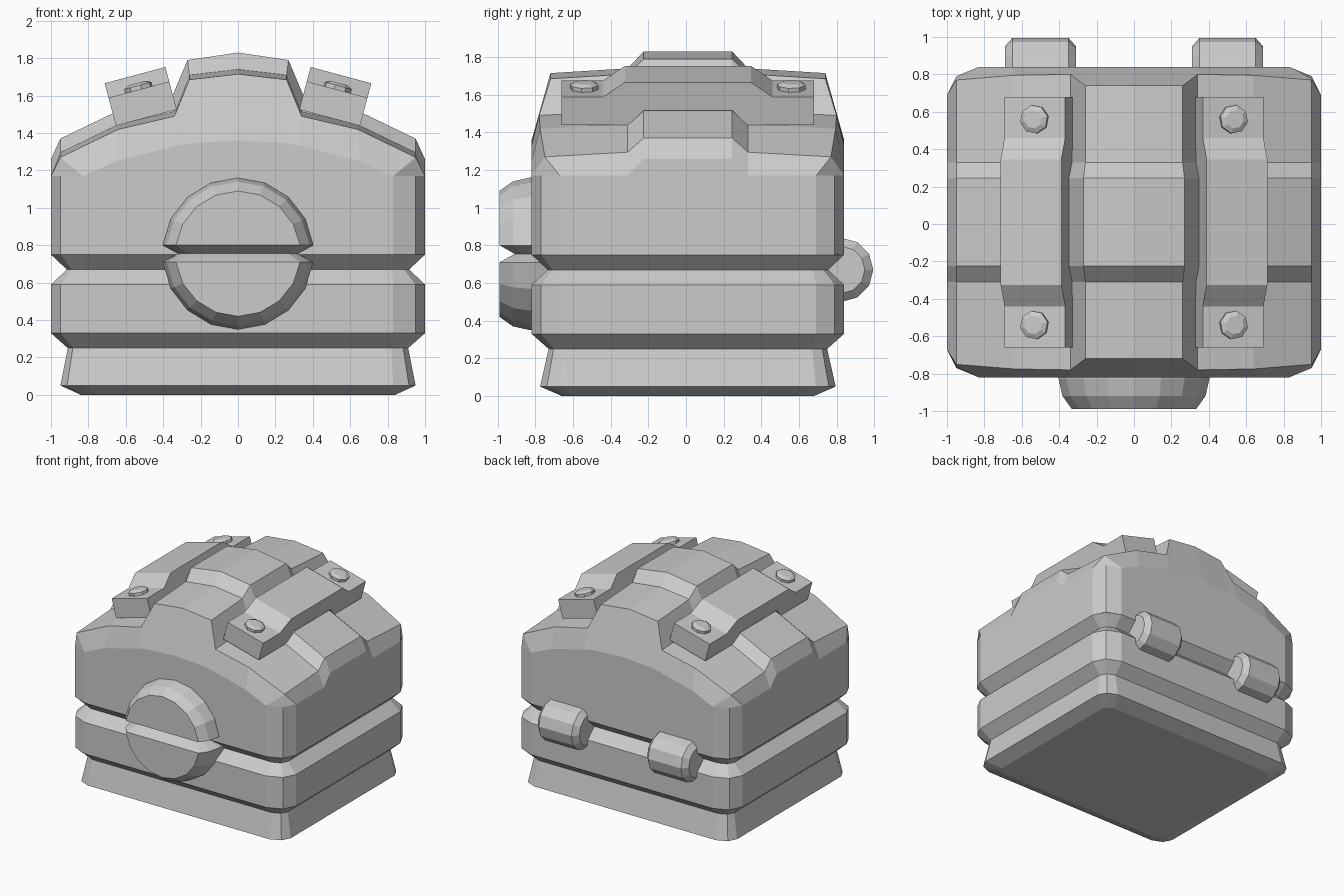
import bpy, bmesh
from math import sin, cos, pi, radians, asin

if "Cube" in bpy.data.objects:
    bpy.data.objects.remove(bpy.data.objects["Cube"])

CY = 0.01  # the body sits slightly behind the origin


def finish(name, bm):
    bmesh.ops.recalc_face_normals(bm, faces=bm.faces[:])
    me = bpy.data.meshes.new(name)
    bm.to_mesh(me)
    bm.free()
    ob = bpy.data.objects.new(name, me)
    bpy.context.collection.objects.link(ob)
    return ob


def loft(bm, rings, closed=True, caps=True):
    """Skin a list of rings of points with quads."""
    vs = [[bm.verts.new(p) for p in r] for r in rings]
    n = len(vs[0])
    for a, b in zip(vs, vs[1:]):
        for i in range(n if closed else n - 1):
            j = (i + 1) % n
            bm.faces.new((a[i], a[j], b[j], b[i]))
    if caps:
        bm.faces.new(vs[0])
        bm.faces.new(vs[-1])
    return vs


# Lower box: chamfered rectangles stacked along z
def rounded_ring(z, hx, hy, c):
    quarter = [(hx, hy - 0.88 * c), (hx - 0.3 * c, hy - 0.3 * c), (hx - c, hy)]
    pts = quarter + [(-x, y) for x, y in quarter[::-1]]
    pts += [(-x, -y) for x, y in pts]
    return [(x, y + CY, z) for x, y in pts]


bm = bmesh.new()
loft(bm, [rounded_ring(*r) for r in (
    (0, 0.84, 0.67, 0.07), (0.05, 0.95, 0.785, 0.12), (0.25, 0.91, 0.74, 0.09),
    (0.33, 1, 0.83, 0.17), (0.59, 1, 0.83, 0.17), (0.67, 0.915, 0.745, 0.09),
    (0.75, 1, 0.83, 0.17))])
finish("chest_base", bm)

# Lid: half cross-sections (x, y, z) from the side to the middle, front to centre
wall = [(0.95, -0.78, 1.17), (0.83, -0.83, 1.17), (0.65, -0.83, 1.25),
        (0.34, -0.83, 1.33), (0.26, -0.83, 1.345), (0, -0.83, 1.36)]
low = [(1, -0.68, 1.17), (0.95, -0.76, 1.27), (0.64, -0.785, 1.42),
       (0.34, -0.79, 1.49), (0.26, -0.73, 1.685), (0, -0.73, 1.715)]
inner = [(x, -0.32, z + (0.025 if i else 0)) for i, (x, y, z) in enumerate(low)]
band = [(x, -0.235, z) for x, z in
        ((1, 1.26), (0.95, 1.37), (0.66, 1.51), (0.35, 1.60), (0.27, 1.79), (0, 1.83))]
rows = [[(-x, y, z) for x, y, z in r] + r[-2::-1] for r in (wall, low, inner, band)]
rows += [[(x, -y, z) for x, y, z in r] for r in rows[::-1]]
bm = bmesh.new()
loft(bm, [[(x, y + CY, z) for x, y, z in r] for r in rows], closed=False, caps=False)
rim = [e for e in bm.edges if e.is_boundary]
skirt = bmesh.ops.extrude_edge_only(bm, edges=rim)["geom"]
for v in skirt:
    if isinstance(v, bmesh.types.BMVert):
        v.co.z = 0.75
finish("chest_lid", bm)

# Straps and bolts lie on the sloping lid
TILT = radians(15)


def on_slope(side, u, y, h):
    return (side * (0.53 - u * cos(TILT) + h * sin(TILT)), y + CY,
            1.632 + u * sin(TILT) + h * cos(TILT))


top = [(-0.67, 0), (-0.45, 0), (-0.335, 0.08), (0.335, 0.08), (0.45, 0), (0.67, 0)]
bottom = [(0.67, -0.155), (0.315, -0.155), (0.235, -0.075),
          (-0.235, -0.075), (-0.315, -0.155), (-0.67, -0.155)]
for side, label in ((-1, "left"), (1, "right")):
    bm = bmesh.new()
    loft(bm, [[on_slope(side, u, y, h) for y, h in top + bottom] for u in (-0.168, 0.168)])
    finish(label + "_strap", bm)

    for cy, end in ((-0.55, "front"), (0.55, "back")):
        bm = bmesh.new()
        loft(bm, [[on_slope(side, r * cos(k * pi / 4 + 0.2), cy + r * sin(k * pi / 4 + 0.2), h)
                   for k in range(8)]
                  for r, h in ((0.077, -0.01), (0.077, 0.022), (0.05, 0.036))])
        finish(f"{label}_{end}_bolt", bm)

    # Hinge barrels on the back
    bm = bmesh.new()
    loft(bm, [[(side * x, 0.825 + r * cos(k * pi / 6), 0.67 + r * sin(k * pi / 6))
               for k in range(12)]
              for x, r in ((0.31, 0.125), (0.35, 0.17), (0.65, 0.17), (0.69, 0.125))])
    finish(label + "_hinge", bm)

# Round clasp: two bevelled half discs meeting in a V-shaped groove
for up, label in ((1, "upper"), (-1, "lower")):
    bm = bmesh.new()
    rings = []
    for r, y, gx, gy in ((0.405, -0.72, 0.32, -0.72), (0.405, -0.83, 0.32, -0.83),
                         (0.385, -0.92, 0.305, -0.87), (0.335, -0.99, 0.27, -0.91)):
        a0 = asin(0.045 / r)
        arc = [a0 + (pi - 2 * a0) * k / 8 for k in range(9)]
        ring = [(gx, gy, 0.755)]
        ring += [(r * cos(a), y, 0.755 + up * r * sin(a)) for a in arc]
        rings.append(ring + [(-gx, gy, 0.755)])
    vs = loft(bm, rings, closed=False, caps=False)
    bm.faces.new(vs[-1][1:-1])                                         # front plate
    bm.faces.new((vs[-1][0], vs[-1][1], vs[-1][-2], vs[-1][-1]))       # groove slope
    finish(label + "_clasp", bm)
